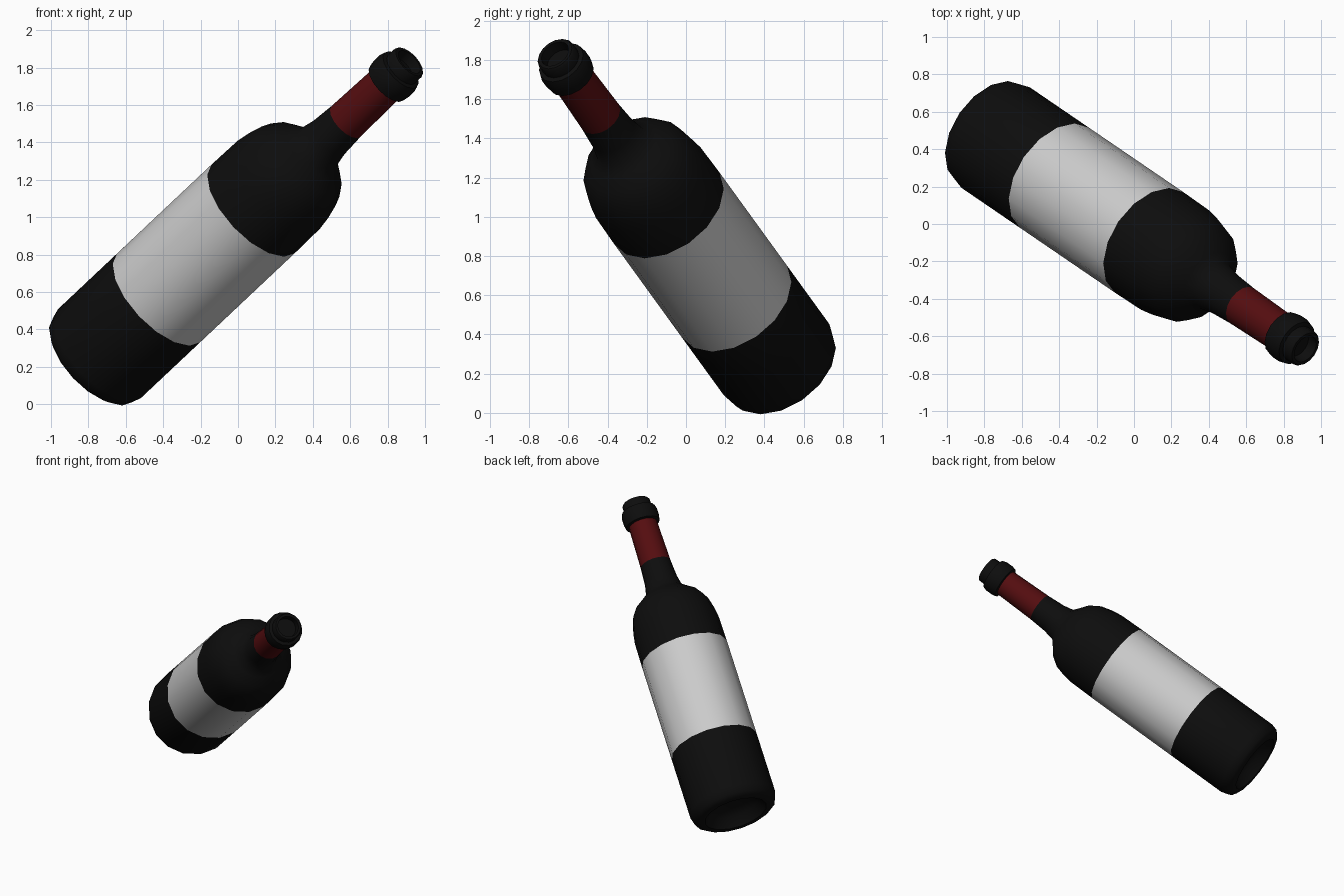
import bpy, bmesh, math
from mathutils import Vector

if "Cube" in bpy.data.objects:
    bpy.data.objects.remove(bpy.data.objects["Cube"])

SIDES = 16
AXIS = Vector((0.652, -0.445, 0.614)).normalized()
BASE = Vector((-0.753, 0.471, 0.259))
TILT = AXIS.to_track_quat('Z', 'Y').to_matrix().to_4x4()


def material(name, color):
    m = bpy.data.materials.new(name)
    m.diffuse_color = color
    m.use_nodes = True
    m.node_tree.nodes["Principled BSDF"].inputs["Base Color"].default_value = m.diffuse_color
    return m


def lathe(name, profile, mat=None, cap_start=False, cap_end=False):
    """Revolve (radius, height) points around the tilted bottle axis."""
    bm = bmesh.new()
    rings = []
    for r, h in profile:
        rings.append([bm.verts.new((r * math.cos(a), r * math.sin(a), h))
                      for a in (2 * math.pi * i / SIDES for i in range(SIDES))])
    for lo, hi in zip(rings, rings[1:]):
        for i in range(SIDES):
            j = (i + 1) % SIDES
            bm.faces.new((lo[i], lo[j], hi[j], hi[i]))
    if cap_start:
        bm.faces.new(rings[0][::-1])
    if cap_end:
        bm.faces.new(rings[-1])
    mesh = bpy.data.meshes.new(name)
    bm.to_mesh(mesh)
    bm.free()
    ob = bpy.data.objects.new(name, mesh)
    bpy.context.collection.objects.link(ob)
    ob.matrix_world = TILT
    ob.location = BASE
    if mat:
        mesh.materials.append(mat)
    bpy.ops.object.select_all(action='DESELECT')
    ob.select_set(True)
    bpy.context.view_layer.objects.active = ob
    bpy.ops.object.shade_smooth_by_angle(angle=math.radians(40))
    return ob


black = material("dark_glass", (0.004, 0.004, 0.004, 1))
red = material("dark_red", (0.09, 0.004, 0.005, 1))

# lower glass with a hollow under the base
lathe("bottle_base", [(0.12, 0.05), (0.19, 0.01), (0.235, -0.06), (0.275, -0.06),
                      (0.31, -0.035), (0.325, 0.02), (0.325, 0.505)], black, cap_start=True)
# paper label
lathe("label", [(0.325, 0.505), (0.325, 1.28)])
# shoulder and lower neck
lathe("shoulder", [(0.325, 1.28), (0.322, 1.49), (0.31, 1.57), (0.29, 1.65), (0.245, 1.72),
                   (0.185, 1.77), (0.14, 1.81), (0.122, 1.90), (0.113, 2.04)], black)
# coloured neck band
lathe("neck_band", [(0.113, 2.04), (0.106, 2.37)], red)
# rim with hollow mouth
lathe("rim", [(0.106, 2.37), (0.128, 2.375), (0.134, 2.41), (0.134, 2.46), (0.126, 2.49),
              (0.104, 2.495), (0.104, 2.55), (0.096, 2.56), (0.078, 2.56), (0.074, 2.50)],
      black, cap_end=True)
